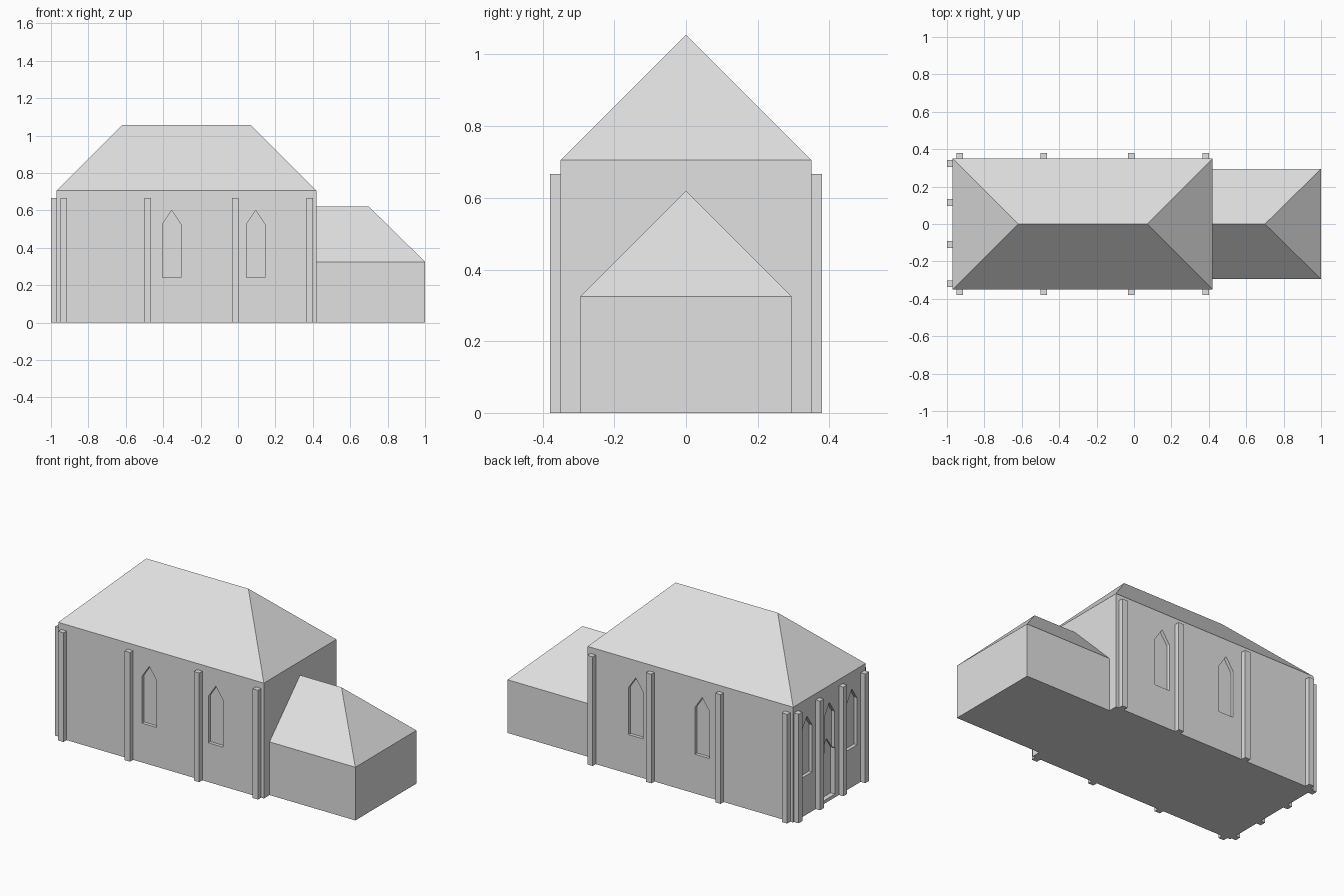
import bpy, bmesh
from mathutils import Matrix, Vector

if "Cube" in bpy.data.objects:
    bpy.data.objects.remove(bpy.data.objects["Cube"])

stone = bpy.data.materials.new("pale_grey")
stone.diffuse_color = (0.75, 0.75, 0.75, 1)
stone.use_nodes = True
stone.node_tree.nodes["Principled BSDF"].inputs["Base Color"].default_value = stone.diffuse_color


def make(name, bm):
    bmesh.ops.recalc_face_normals(bm, faces=bm.faces)
    mesh = bpy.data.meshes.new(name)
    bm.to_mesh(mesh)
    bm.free()
    mesh.materials.append(stone)
    ob = bpy.data.objects.new(name, mesh)
    bpy.context.collection.objects.link(ob)
    return ob


def box(name, x0, x1, y0, y1, z0, z1):
    bm = bmesh.new()
    bmesh.ops.create_cube(bm, size=1, matrix=Matrix.Translation(
        ((x0 + x1) / 2, (y0 + y1) / 2, (z0 + z1) / 2)) @ Matrix.Diagonal((x1 - x0, y1 - y0, z1 - z0, 1)))
    return make(name, bm)


def hip_roof(name, x0, x1, half, eave, r0, r1, ridge):
    bm = bmesh.new()
    a, b, c, d, e, f = [bm.verts.new(p) for p in (
        (x0, -half, eave), (x1, -half, eave), (x1, half, eave), (x0, half, eave),
        (r0, 0, ridge), (r1, 0, ridge))]
    for face in ((a, b, f, e), (c, d, e, f), (b, c, f), (d, a, e)):
        bm.faces.new(face)
    return make(name, bm)


def carve_arch(wall, centre, along, inward, depth, width, z0, spring, apex):
    """Cut a shallow pointed recess into a wall."""
    bm = bmesh.new()
    c, along, inward = Vector(centre), Vector(along), Vector(inward)
    profile = ((-width / 2, z0), (width / 2, z0), (width / 2, spring), (0, apex), (-width / 2, spring))
    face = bm.faces.new([bm.verts.new(c + along * u - inward * 0.02 + Vector((0, 0, z))) for u, z in profile])
    ext = bmesh.ops.extrude_face_region(bm, geom=[face], use_keep_orig=True)
    moved = [v for v in ext["geom"] if isinstance(v, bmesh.types.BMVert)]
    bmesh.ops.translate(bm, verts=moved, vec=inward * (0.02 + depth))
    cutter = make("recess_cutter", bm)
    cutter.hide_render = True
    mod = wall.modifiers.new("recess", "BOOLEAN")
    mod.object, mod.operation, mod.solver = cutter, "DIFFERENCE", "EXACT"
    bpy.context.view_layer.objects.active = wall
    bpy.ops.object.modifier_apply(modifier=mod.name)
    bpy.data.objects.remove(cutter)


# Main hall and lower annex
walls = box("hall_walls", -0.97, 0.42, -0.35, 0.35, 0, 0.705)
hip_roof("hall_roof", -0.97, 0.42, 0.35, 0.705, -0.62, 0.07, 1.055)
box("annex_walls", 0.42, 1, -0.295, 0.295, 0, 0.325)
hip_roof("annex_roof", 0.42, 1, 0.295, 0.325, 0.42, 0.70, 0.62)

# Pointed windows on both long sides
for s in (-1, 1):
    for x in (-0.355, 0.095):
        carve_arch(walls, (x, 0.35 * s, 0), (1, 0, 0), (0, -s, 0), 0.02, 0.10, 0.24, 0.525, 0.60)

# Windows and door on the left end
for y in (-0.217, 0.0, 0.217):
    carve_arch(walls, (-0.97, y, 0), (0, 1, 0), (1, 0, 0), 0.02, 0.10, 0.24, 0.525, 0.60)
carve_arch(walls, (-0.97, 0, 0), (0, 1, 0), (1, 0, 0), 0.03, 0.11, 0.02, 0.30, 0.375)

# Buttresses
for x in (-0.932, -0.482, -0.014, 0.383):
    for s in (-1, 1):
        box("side_buttress", x - 0.018, x + 0.018, *sorted((0.35 * s, 0.38 * s)), 0, 0.667)
for y in (-0.32, -0.11, 0.115, 0.323):
    box("end_buttress", -1, -0.97, y - 0.018, y + 0.018, 0, 0.667)
